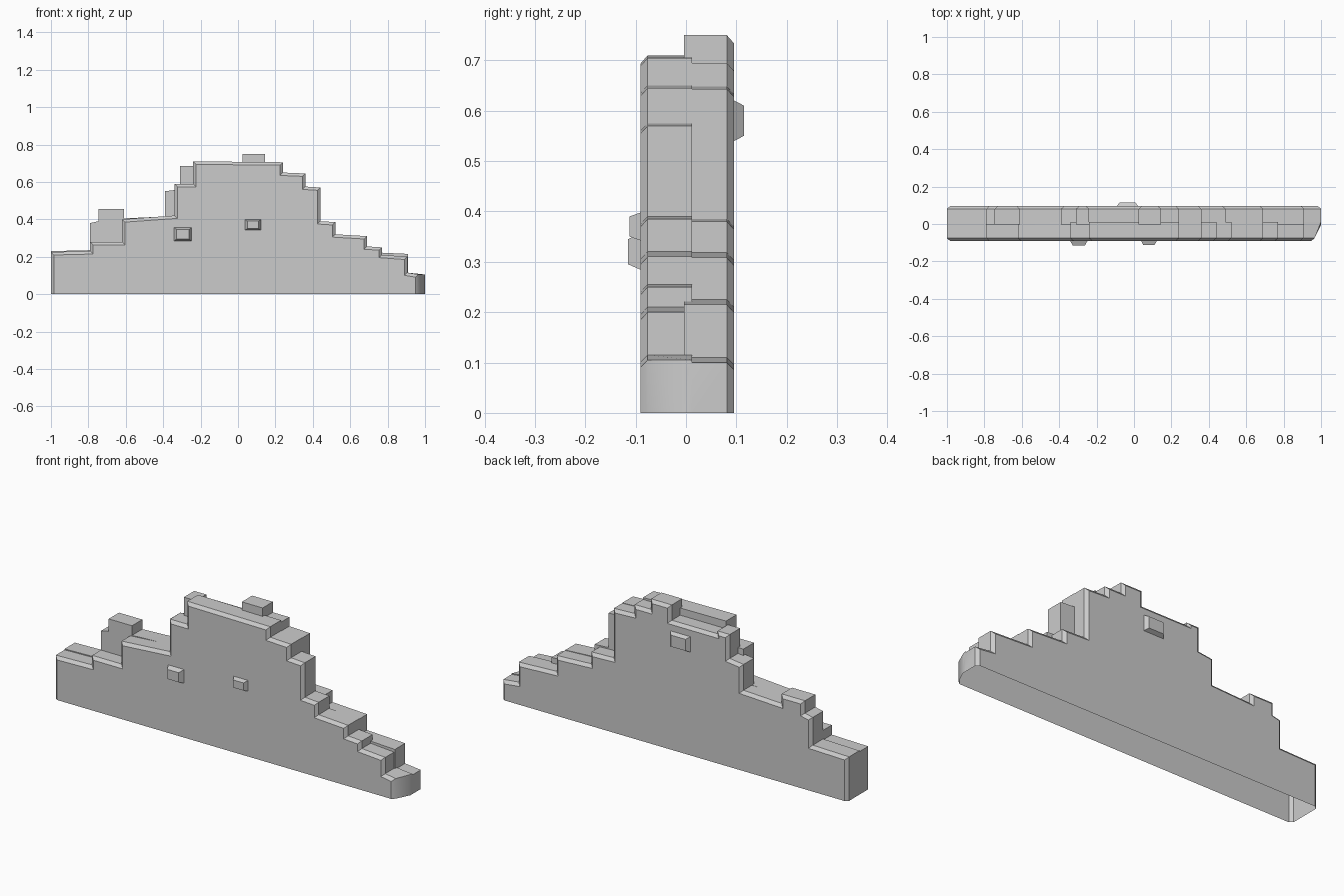
import bpy, bmesh
from mathutils import Vector

cube = bpy.data.objects.get("Cube")
if cube:
    bpy.data.objects.remove(cube, do_unlink=True)

stone = bpy.data.materials.new("grey_stone")
stone.use_nodes = True
GREY = (0.6, 0.6, 0.6, 1)
stone.diffuse_color = GREY
stone.node_tree.nodes["Principled BSDF"].inputs["Base Color"].default_value = GREY


def to_object(name, bm):
    bmesh.ops.recalc_face_normals(bm, faces=bm.faces)
    mesh = bpy.data.meshes.new(name)
    bm.to_mesh(mesh)
    bm.free()
    mesh.materials.append(stone)
    obj = bpy.data.objects.new(name, mesh)
    bpy.context.collection.objects.link(obj)
    return obj


def stepped_leaf(name, steps, inner, outer):
    """Extrude a stepped outline and chamfer its outer rim."""
    outline, x = [(-1, -0.1)], -1
    for end, left, right in steps:
        outline += [(x, left), (end, right)]
        x = end
    outline.append((1, -0.1))
    bm = bmesh.new()
    face = bm.faces.new([bm.verts.new((px, inner, pz)) for px, pz in outline])
    back = bmesh.ops.extrude_face_region(bm, geom=[face], use_keep_orig=True)
    cap = next(g for g in back["geom"] if isinstance(g, bmesh.types.BMFace))
    side = 1 if outer > inner else -1
    for v in cap.verts:
        v.co.y = outer - side * 0.014
    bmesh.ops.recalc_face_normals(bm, faces=bm.faces)
    bmesh.ops.inset_region(bm, faces=[cap], thickness=0.016, use_even_offset=True)
    for v in cap.verts:
        v.co.y = outer
    return to_object(name, bm)


def bulge(name, x0, x1, z0, z1, outer):
    """A loose stone that narrows as it sticks out of the wall."""
    bm = bmesh.new()
    bmesh.ops.create_cube(bm, size=1)
    for v in bm.verts:
        tip = v.co.y * outer > 0
        k = 0.5 if tip else 1
        v.co = Vector(((x0 + x1) / 2 + v.co.x * (x1 - x0) * k,
                       outer if tip else outer * 0.5,
                       (z0 + z1) / 2 + v.co.z * (z1 - z0) * k))
    return to_object(name, bm)


# Steps: right end, height at the left, height at the right
front_steps = [(-0.79, 0.225, 0.23), (-0.62, 0.28, 0.28), (-0.34, 0.4, 0.42),
               (-0.24, 0.59, 0.59), (0.24, 0.71, 0.705), (0.36, 0.65, 0.645),
               (0.44, 0.575, 0.57), (0.52, 0.39, 0.385), (0.69, 0.32, 0.31),
               (0.77, 0.255, 0.25), (0.905, 0.21, 0.2), (1, 0.115, 0.105)]
back_steps = [(-0.79, 0.23, 0.235), (-0.745, 0.38, 0.39), (-0.61, 0.455, 0.455),
              (-0.39, 0.405, 0.415), (-0.31, 0.55, 0.56), (-0.24, 0.685, 0.685),
              (0.025, 0.67, 0.67), (0.145, 0.75, 0.75), (0.24, 0.695, 0.695),
              (0.36, 0.648, 0.643), (0.49, 0.385, 0.38), (0.69, 0.318, 0.308),
              (0.91, 0.225, 0.215), (1, 0.11, 0.1)]

wall = stepped_leaf("ruined_wall", front_steps, 0.012, -0.09)
parts = [stepped_leaf("back_leaf", back_steps, -0.004, 0.095),
         bulge("front_left_stone", -0.36, -0.23, 0.27, 0.37, -0.115),
         bulge("front_middle_stone", 0.02, 0.14, 0.33, 0.41, -0.112),
         bulge("back_stone", -0.12, 0.05, 0.52, 0.64, 0.115)]

# Merge the leaves and loose stones into one shell
for part in parts:
    mod = wall.modifiers.new("merge", "BOOLEAN")
    mod.operation, mod.solver, mod.object = "UNION", "EXACT", part
depsgraph = bpy.context.evaluated_depsgraph_get()
merged = bpy.data.meshes.new_from_object(wall.evaluated_get(depsgraph))
wall.modifiers.clear()
wall.data = merged
for part in parts:
    bpy.data.objects.remove(part, do_unlink=True)

# Trim at the ground, leaving an open base, and cut the worn end corner
bm = bmesh.new()
bm.from_mesh(merged)
bmesh.ops.bisect_plane(bm, geom=bm.verts[:] + bm.edges[:] + bm.faces[:],
                       plane_co=(0, 0, 0), plane_no=(0, 0, -1), clear_outer=True)
for v in bm.verts:
    if v.co.x > 0.97 and v.co.y < -0.06:
        v.co.x -= 0.035
for f in bm.faces:
    f.material_index = 0
bm.to_mesh(merged)
bm.free()
merged.materials.clear()
merged.materials.append(stone)

bpy.context.view_layer.objects.active = wall
wall.select_set(True)
bpy.ops.object.shade_smooth_by_angle(angle=0.6)
